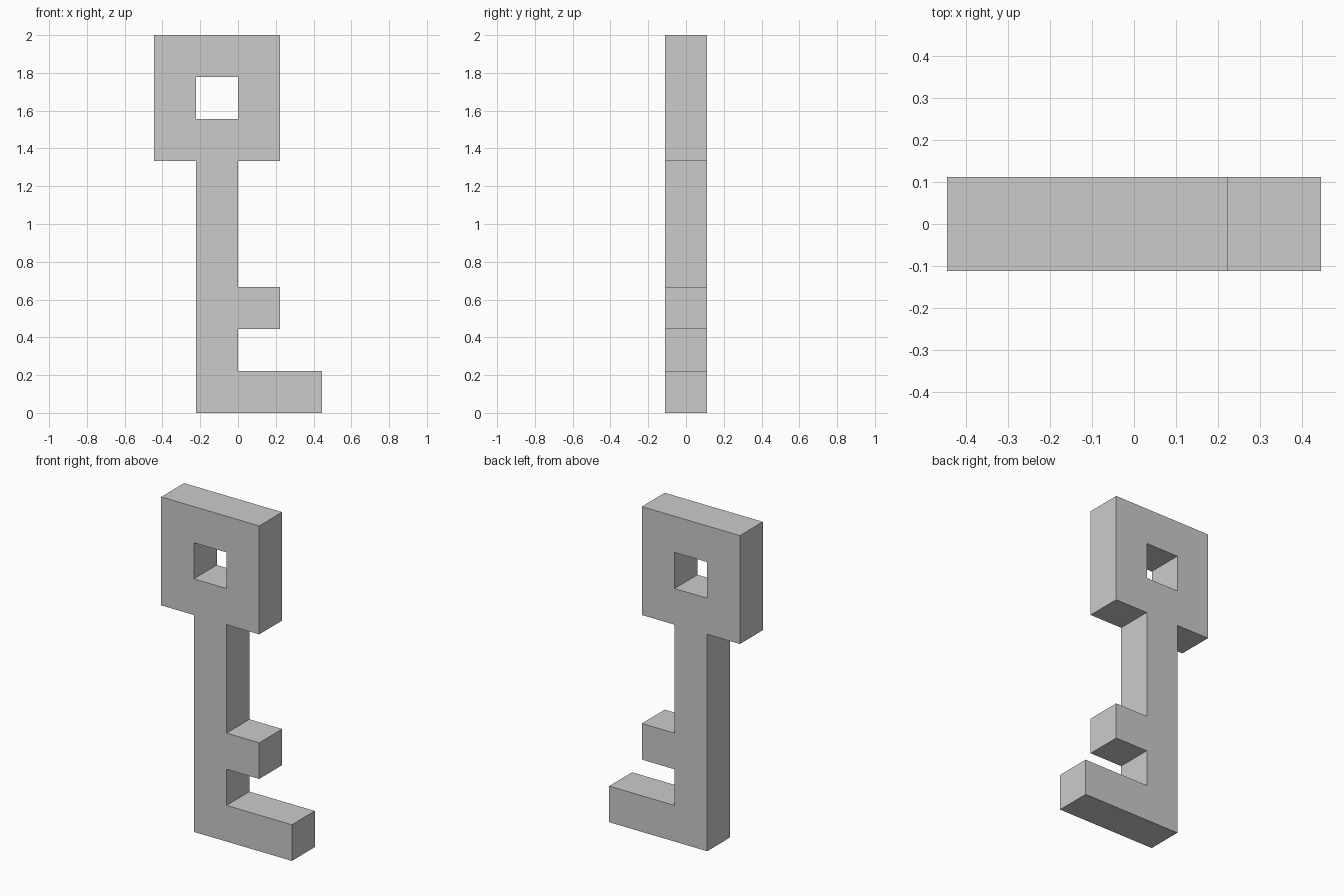
import bpy, bmesh
from mathutils import Vector

if "Cube" in bpy.data.objects:
    bpy.data.objects.remove(bpy.data.objects["Cube"])

U = 2 / 9  # one grid step: the key is 9 steps tall and 1 step thick

# Key outline (bit, shaft, bow) and the bow's square hole, in grid steps (x, z)
outline = [(-1, 0), (2, 0), (2, 1), (0, 1), (0, 2), (1, 2), (1, 3), (0, 3),
           (0, 6), (1, 6), (1, 9), (-2, 9), (-2, 6), (-1, 6)]
hole = [(-1, 7), (-1, 8), (0, 8), (0, 7)]


def add_loop(bm, points):
    verts = [bm.verts.new((x * U, -U / 2, z * U)) for x, z in points]
    return [bm.edges.new((a, b)) for a, b in zip(verts, verts[1:] + verts[:1])]


# Fill the front profile around the hole
bm = bmesh.new()
edges = add_loop(bm, outline) + add_loop(bm, hole)
bmesh.ops.triangle_fill(bm, edges=edges, use_beauty=True, normal=Vector((0, -1, 0)))

# Extrude to full thickness
result = bmesh.ops.extrude_face_region(bm, geom=bm.faces[:], use_keep_orig=True)
moved = [g for g in result["geom"] if isinstance(g, bmesh.types.BMVert)]
bmesh.ops.translate(bm, verts=moved, vec=(0, U, 0))
bmesh.ops.recalc_face_normals(bm, faces=bm.faces[:])

mesh = bpy.data.meshes.new("key")
bm.to_mesh(mesh)
bm.free()
bpy.context.collection.objects.link(bpy.data.objects.new("key", mesh))
